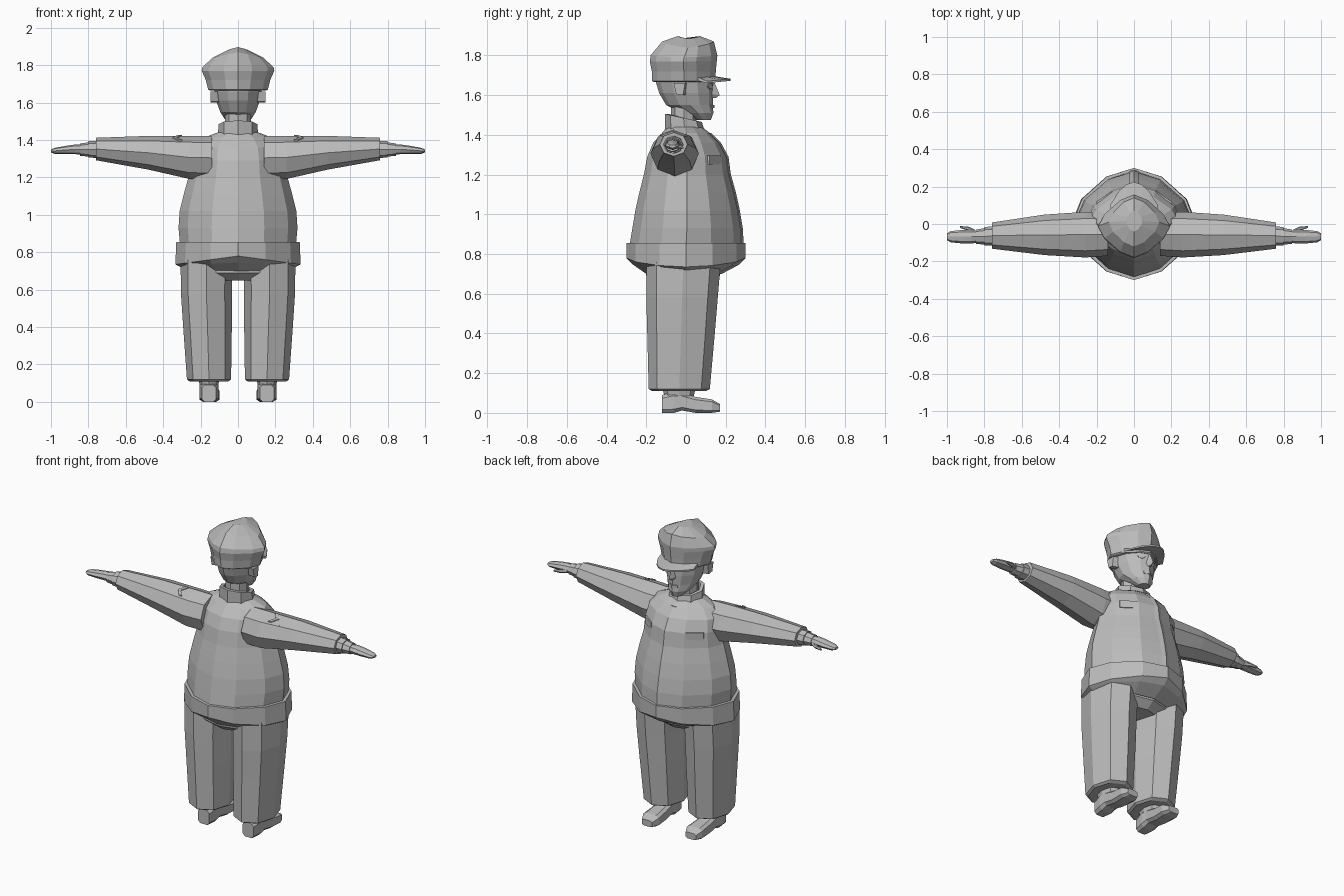
import bpy, bmesh, math
from mathutils import Vector

mat = bpy.data.materials.new("plain_grey")
mat.diffuse_color = (0.5, 0.5, 0.5, 1)


def unit(n, p, phase=0.0):
    """Points of a unit superellipse."""
    pts = []
    for i in range(n):
        a = 2 * math.pi * i / n + phase
        c, s = math.cos(a), math.sin(a)
        if abs(c) < 1e-6:
            c = 0
        if abs(s) < 1e-6:
            s = 0
        pts.append((math.copysign(abs(c) ** (2 / p), c), math.copysign(abs(s) ** (2 / p), s)))
    return pts


def loft(name, rings, side=1, closed=False):
    """Skin a row of equal-length rings; side=-1 mirrors in x."""
    bm = bmesh.new()
    rows = [[bm.verts.new((v[0] * side, v[1], v[2])) for v in r] for r in rings]
    n = len(rows[0])
    pairs = list(zip(rows, rows[1:]))
    if closed:
        pairs.append((rows[-1], rows[0]))
    for a, b in pairs:
        for i in range(n):
            j = (i + 1) % n
            bm.faces.new((a[i], a[j], b[j], b[i]))
    if not closed:
        bm.faces.new(rows[0])
        bm.faces.new(rows[-1])
    bmesh.ops.recalc_face_normals(bm, faces=bm.faces)
    me = bpy.data.meshes.new(name)
    bm.to_mesh(me)
    bm.free()
    me.materials.append(mat)
    ob = bpy.data.objects.new(name, me)
    bpy.context.collection.objects.link(ob)
    return ob


def zring(z, rx, y0, y1, n=12, p=1.7, cx=0, sag=0, tilt=0):
    """Level ring; sag lowers its sides, tilt raises it towards +y."""
    yc, ry = (y0 + y1) / 2, (y1 - y0) / 2
    return [(cx + u * rx, yc + v * ry, z - sag * abs(u) + tilt * v) for u, v in unit(n, p)]


def xring(x, yc, zc, ry, rz, n=8, p=2):
    return [(x, yc + u * ry, zc + v * rz) for u, v in unit(n, p)]


def yring(y, xc, rx, z0, z1):
    zc, rz = (z0 + z1) / 2, (z1 - z0) / 2
    pts = unit(8, 4, math.pi / 8)
    m = max(u for u, v in pts)
    return [(xc + u / m * rx, y, zc + v / m * rz) for u, v in pts]


# Jacket body: z, half width, back y, front y
body = [(0.84, 0.31, -0.285, 0.285), (0.93, 0.318, -0.27, 0.28), (1.02, 0.312, -0.255, 0.265),
        (1.11, 0.29, -0.235, 0.245), (1.20, 0.265, -0.212, 0.22), (1.29, 0.255, -0.195, 0.208),
        (1.36, 0.24, -0.165, 0.17), (1.41, 0.19, -0.12, 0.12), (1.44, 0.11, -0.095, 0.08)]
loft("jacket_body", [zring(*r) for r in body])

# Hem band and the underside turning in to the hips
loft("jacket_hem", [zring(0.70, 0.27, -0.20, 0.18),
                    zring(0.745, 0.325, -0.265, 0.265, sag=0.015),
                    zring(0.78, 0.335, -0.30, 0.30, sag=0.045),
                    zring(0.855, 0.33, -0.30, 0.30),
                    zring(0.856, 0.30, -0.27, 0.27)])

# Front zip strip, following the belly
strip = []
for z, rx, y0, y1 in body[:-1]:
    strip.append([(-0.025, y1 - 0.004, z), (0, y1 + 0.006, z),
                  (0.025, y1 - 0.004, z), (0, y1 - 0.02, z)])
loft("zip_strip", strip)

# Standing collar with a hollow top
loft("collar", [zring(1.415, 0.108, -0.105, 0.095, 8, 2),
                zring(1.485, 0.104, -0.105, 0.08, 8, 2, tilt=-0.02),
                zring(1.485, 0.082, -0.085, 0.06, 8, 2, tilt=-0.02),
                zring(1.44, 0.08, -0.08, 0.06, 8, 2)], closed=True)

# Neck and head
loft("neck", [zring(1.42, 0.068, -0.075, 0.05, 8, 2),
              zring(1.60, 0.07, -0.075, 0.06, 8, 2)])
loft("head", [zring(1.475, 0.035, 0.05, 0.125), zring(1.51, 0.07, -0.02, 0.138),
              zring(1.55, 0.095, -0.10, 0.135), zring(1.61, 0.117, -0.135, 0.138),
              zring(1.66, 0.125, -0.15, 0.138), zring(1.72, 0.13, -0.15, 0.14)])
loft("nose", [[(-0.012, 0.12, 1.66), (0.012, 0.12, 1.66), (0, 0.145, 1.66)],
              [(-0.024, 0.12, 1.605), (0.024, 0.12, 1.605), (0, 0.17, 1.60)],
              [(-0.018, 0.12, 1.585), (0.018, 0.12, 1.585), (0, 0.15, 1.585)]])
loft("mouth", [[(-0.035, 0.10, z), (-0.03, 0.125, z), (0, 0.143, z),
                (0.03, 0.125, z), (0.035, 0.10, z)] for z in (1.535, 1.55)])

# Soft cap with a diamond outline and a centre ridge
loft("cap", [zring(1.665, 0.15, -0.16, 0.14, p=1.6), zring(1.67, 0.16, -0.17, 0.148, p=1.5),
             zring(1.72, 0.172, -0.172, 0.15, p=1.5), zring(1.77, 0.194, -0.182, 0.155, p=1.45),
             zring(1.80, 0.19, -0.178, 0.158, p=1.45, sag=0.01),
             zring(1.87, 0.135, -0.12, 0.14, p=1.5, sag=0.03),
             zring(1.897, 0.045, -0.04, 0.07, p=1.6, sag=0.012)])
visor = []
for i in range(7):
    t = i / 3 - 1
    out, drop = 0.225 - 0.12 * t * t, 0.012 * t * t
    visor.append([(0.125 * t, 0.04, 1.712 - drop), (0.125 * t, out, 1.682 - drop),
                  (0.125 * t, out, 1.672 - drop), (0.125 * t, 0.04, 1.69 - drop)])
loft("cap_visor", visor)

for s, tag in ((1, "right"), (-1, "left")):
    # Sleeve, cuff, hand and thumb
    loft("sleeve_" + tag, [xring(0.14, -0.055, 1.305, 0.115, 0.115),
                           xring(0.26, -0.057, 1.307, 0.122, 0.115),
                           xring(0.48, -0.058, 1.332, 0.108, 0.09),
                           xring(0.76, -0.062, 1.352, 0.07, 0.06)], s)
    loft("cuff_" + tag, [xring(0.74, -0.064, 1.35, 0.052, 0.046),
                         xring(0.80, -0.066, 1.35, 0.05, 0.044),
                         xring(0.80, -0.066, 1.35, 0.044, 0.038),
                         xring(0.845, -0.068, 1.348, 0.038, 0.033)], s)
    loft("hand_" + tag, [xring(0.80, -0.068, 1.35, 0.03, 0.027),
                         xring(0.87, -0.068, 1.35, 0.036, 0.026),
                         xring(0.92, -0.068, 1.347, 0.036, 0.022),
                         xring(0.98, -0.068, 1.342, 0.03, 0.016),
                         xring(1.0, -0.068, 1.342, 0.018, 0.008)], s)
    loft("thumb_" + tag, [xring(0.85, -0.045, 1.342, 0.014, 0.013, 6),
                          xring(0.885, -0.025, 1.338, 0.011, 0.011, 6),
                          xring(0.93, -0.016, 1.334, 0.005, 0.006, 6)], s)
    # Sleeve chevrons on the upper back of the arm
    for k in range(3):
        x = 0.30 + 0.075 * k
        bars = []
        for dx, y, z in ((0, -0.06, 1.421), (0.03, -0.095, 1.409), (0, -0.13, 1.396)):
            z -= 0.006 * k
            bars.append([(x + dx, y, z), (x + dx + 0.02, y, z),
                         (x + dx + 0.02, y, z + 0.006), (x + dx, y, z + 0.006)])
        loft("chevron_" + tag, bars, s)
    # Chest pocket flap
    loft("pocket_flap_" + tag, [
        [(0.115, 0.165, z), (0.2, 0.108, z), (0.204, 0.118, z), (0.119, 0.176, z)]
        for z in (1.25, 1.295)], s)
    # Ear
    loft("ear_" + tag, [[(x, y0, 1.605), (x, y1, 1.60), (x, y1 + 0.01, 1.66), (x, y0 - 0.012, 1.66)]
                        for x, y0, y1 in ((0.10, -0.04, 0.0), (0.148, -0.05, -0.015))], s)
    # Eye plate
    loft("eye_" + tag, [[(0.045 + 0.02 * u + d * 0.5, 0.122 - 0.012 * u + d, 1.645 + 0.016 * v)
                         for u, v in unit(8, 2)] for d in (-0.008, 0.001)], s)
    # Trouser leg
    loft("trouser_leg_" + tag, [zring(0.11, 0.105, -0.17, 0.10, 8, 2, 0.155),
                                zring(0.12, 0.118, -0.188, 0.12, 8, 2.1, 0.155),
                                zring(0.40, 0.13, -0.195, 0.145, 8, 2.1, 0.163),
                                zring(0.58, 0.136, -0.20, 0.16, 8, 2.1, 0.169),
                                zring(0.76, 0.138, -0.20, 0.175, 8, 2.1, 0.169)], s)
    # Ankle and shoe
    loft("ankle_" + tag, [zring(0.05, 0.042, -0.10, 0.03, 8, 2.2, 0.155),
                          zring(0.13, 0.058, -0.12, 0.05, 8, 2.2, 0.155)], s)
    loft("shoe_" + tag, [yring(-0.12, 0.155, 0.038, 0.0, 0.09),
                         yring(-0.06, 0.155, 0.05, 0.0, 0.105),
                         yring(-0.02, 0.155, 0.048, 0.012, 0.10),
                         yring(0.05, 0.153, 0.05, 0.0, 0.08),
                         yring(0.13, 0.152, 0.054, 0.0, 0.068),
                         yring(0.17, 0.152, 0.036, 0.006, 0.045)], s)

# Seat of the trousers between the legs
loft("trouser_seat", [zring(0.65, 0.17, -0.15, 0.12, 8, 2.4),
                      zring(0.69, 0.29, -0.20, 0.17, 8, 2.2),
                      zring(0.78, 0.30, -0.21, 0.19, 8, 2.2)])
